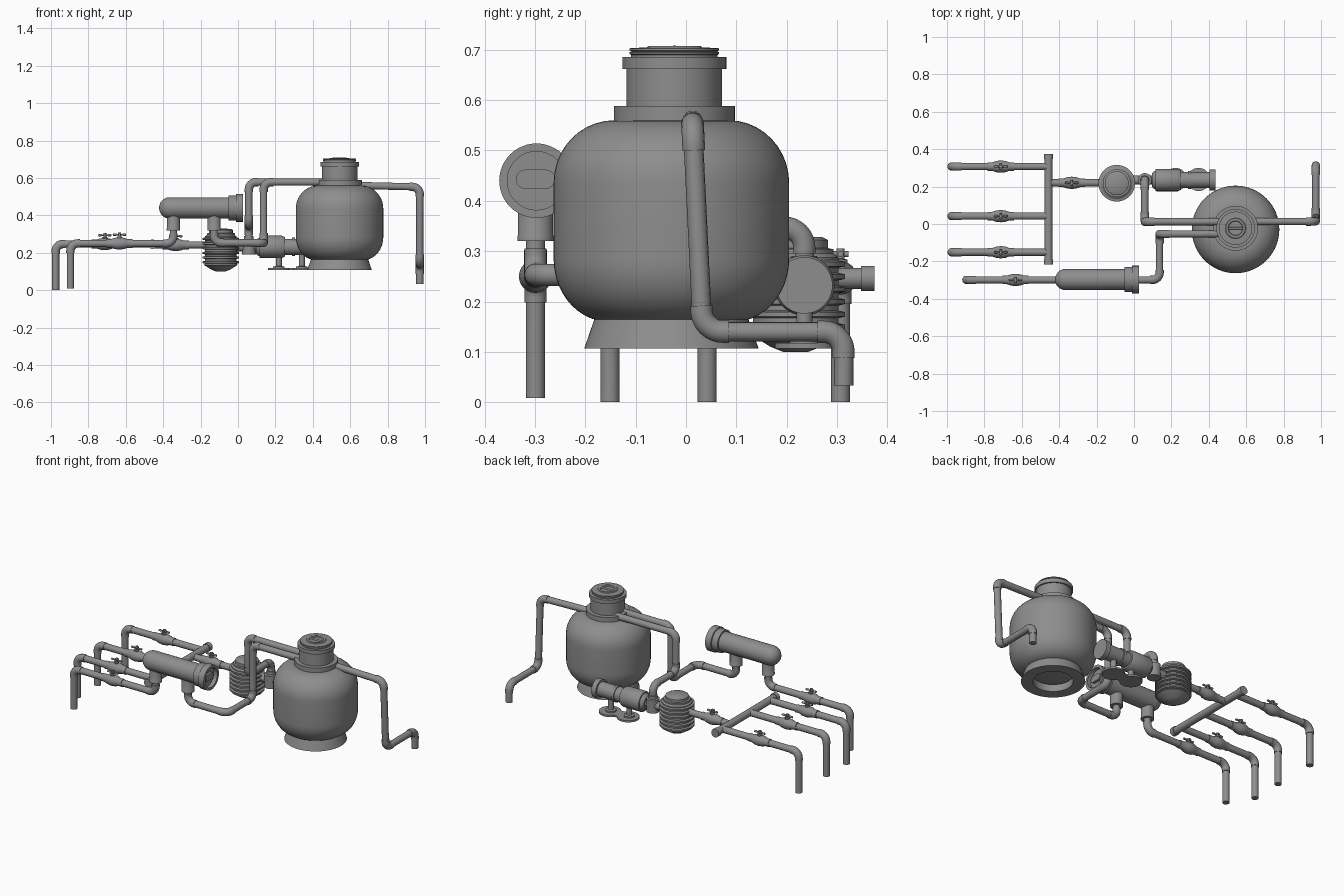
import bpy, bmesh, math
from mathutils import Vector, Matrix

if "Cube" in bpy.data.objects:
    bpy.data.objects.remove(bpy.data.objects["Cube"])

dark = bpy.data.materials.new("dark_grey")
dark.diffuse_color = (0.27, 0.27, 0.27, 1)
dark.use_nodes = True
dark.node_tree.nodes["Principled BSDF"].inputs["Base Color"].default_value = dark.diffuse_color


def finish(ob, angle=35):
    ob.data.materials.clear()
    ob.data.materials.append(dark)
    bpy.ops.object.select_all(action='DESELECT')
    bpy.context.view_layer.objects.active = ob
    ob.select_set(True)
    bpy.ops.object.shade_smooth_by_angle(angle=math.radians(angle))
    return ob


def add_mesh(name, bm):
    bmesh.ops.recalc_face_normals(bm, faces=bm.faces)
    me = bpy.data.meshes.new(name)
    bm.to_mesh(me)
    bm.free()
    ob = bpy.data.objects.new(name, me)
    bpy.context.collection.objects.link(ob)
    return finish(ob)


def lathe(name, profile, origin, axis='Z', seg=48):
    """Revolve (radius, distance) pairs around an axis through origin."""
    bm = bmesh.new()
    rot = {'Z': Matrix.Identity(3), 'X': Matrix.Rotation(math.pi / 2, 3, 'Y'),
           'Y': Matrix.Rotation(-math.pi / 2, 3, 'X')}[axis]
    rings = []
    for r, d in profile:
        n = 1 if r < 1e-6 else seg
        rings.append([bm.verts.new(rot @ Vector((r * math.cos(2 * math.pi * i / seg),
                      r * math.sin(2 * math.pi * i / seg), d)) + Vector(origin)) for i in range(n)])
    for a, b in zip(rings, rings[1:]):
        for i in range(seg):
            j = (i + 1) % seg
            q = [a[i % len(a)], a[j % len(a)], b[j % len(b)], b[i % len(b)]]
            q = list(dict.fromkeys(q))
            if len(q) > 2:
                bm.faces.new(q)
    return add_mesh(name, bm)


def cyl(name, origin, axis, r, d0, d1, seg=32):
    return lathe(name, [(0, d0), (r, d0), (r, d1), (0, d1)], origin, axis, seg)


def box(name, center, size):
    bm = bmesh.new()
    bmesh.ops.create_cube(bm, size=1, matrix=Matrix.Translation(center) @ Matrix.Diagonal((*size, 1)))
    return add_mesh(name, bm)


def tube(name, pts, r):
    cu = bpy.data.curves.new(name, 'CURVE')
    cu.dimensions = '3D'
    cu.bevel_depth, cu.bevel_resolution, cu.use_fill_caps = r, 5, True
    sp = cu.splines.new('POLY')
    sp.points.add(len(pts) - 1)
    for p, co in zip(sp.points, pts):
        p.co = (*co, 1)
    tmp = bpy.data.objects.new(name, cu)
    bpy.context.collection.objects.link(tmp)
    bpy.context.view_layer.update()
    me = bpy.data.meshes.new_from_object(tmp.evaluated_get(bpy.context.evaluated_depsgraph_get()))
    bpy.data.objects.remove(tmp)
    ob = bpy.data.objects.new(name, me)
    bpy.context.collection.objects.link(ob)
    return finish(ob, 40)


def pipe(name, corners, r=0.0195, bend=0.04):
    """Pipe through corner points, with a thicker elbow fitting at each bend."""
    c = [Vector(p) for p in corners]
    path = [c[0]]
    for k in range(1, len(c) - 1):
        u, v = (c[k - 1] - c[k]).normalized(), (c[k + 1] - c[k]).normalized()
        bend_pts = []
        for i in range(9):
            t = i / 8 * math.pi / 2
            bend_pts.append(c[k] + u * bend * (1 - math.sin(t)) + v * bend * (1 - math.cos(t)))
        path += bend_pts
        ends = [c[k] + u * (bend + .012)], [c[k] + v * (bend + .012)]
        tube(name + "_elbow", ends[0] + bend_pts + ends[1], r + 0.003)
    tube(name, path + [c[-1]], r)


def valve(x, y, z):
    lathe("valve_body", [(0, -.07), (.023, -.07), (.023, -.045), (.03, -.025), (.033, 0),
                         (.03, .025), (.023, .045), (.023, .07), (0, .07)], (x, y, z), 'X', 24)
    lathe("valve_stem", [(0, 0), (.014, 0), (.014, .036), (.008, .038), (.008, .058), (0, .058)],
          (x, y, z), 'Z', 16)
    for axis, k in (('X', 1), ('Y', .45)):
        lathe("valve_handle", [(0, -.036 * k), (.006, -.034 * k), (.006, -.02 * k), (.004, -.012 * k),
                               (.004, .012 * k), (.006, .02 * k), (.006, .034 * k), (0, .036 * k)],
              (x, y, z + .047), axis, 12)


def arc(r0, z0, rr, rz, a0, a1, n=10):
    return [(r0 + rr * math.cos(math.radians(a0 + (a1 - a0) * i / n)),
             z0 + rz * math.sin(math.radians(a0 + (a1 - a0) * i / n))) for i in range(n + 1)]


# Filter tank
T = (0.543, -0.029, 0)
lathe("tank_body", [(0, .155)] + arc(.125, .285, .109, .125, -80, 0) + arc(.114, .435, .12, .125, 0, 90)
      + [(0, .56)], T, seg=64)
lathe("tank_base", [(.108, .15), (.108, .107), (.173, .107), (.153, .165), (.108, .165)], T, seg=64)
N = (0.543, -0.023, 0)
lathe("tank_neck", [(0, .55), (.12, .55), (.12, .588), (.095, .588), (.095, .662), (.103, .662),
                    (.103, .686), (.086, .686), (.086, .69), (.089, .692), (.089, .695), (.085, .697),
                    (.089, .699), (.089, .703), (.055, .705), (.052, .708), (.04, .708), (.037, .703),
                    (0, .703)], N, seg=64)
cyl("hatch_grip", (N[0], N[1], .703), 'X', .006, -.038, .038, 12)

# Three suction lines with valves, joined by a header
for y in (-.151, .042, .307):
    pipe("suction_pipe", [(-.975, y, 0), (-.975, y, .247), (-.455, y, .247)])
    valve(-.712, y, .247)
cyl("header", (-.457, 0, .246), 'Y', .021, -.21, .37)
for a, b in ((-.216, -.19), (.348, .374)):
    cyl("header_cap", (-.457, 0, .246), 'Y', .025, a, b)
cyl("strainer_inlet", (0, .22, .242), 'X', .0195, -.457, -.09)
valve(-.333, .22, .242)

# Ribbed strainer
S = (-.092, .218, 0)
prof = [(0, .1), (.025, .1), (.05, .11), (.09, .135)]
for i in range(6):
    z = .142 + i * .025
    prof += [(.085, z), (.098, z + .003), (.098, z + .012), (.085, z + .015)]
prof += [(.085, .287), (.075, .295), (.075, .304), (.064, .306), (.064, .322), (.052, .328), (0, .33)]
lathe("strainer", prof, S)
cyl("strainer_outlet", (0, .235, .232), 'X', .024, -.03, .12)

# Pump
P = (0, .235, .232)
lathe("pump_tee", [(0, .192), (.037, .192), (.037, .27), (.025, .272), (.025, .29), (0, .29)],
      (.058, .235, 0), seg=32)
lathe("pump_body", [(0, .095), (.035, .095), (.045, .105), (.05, .115), (.058, .115), (.06, .12),
                    (.06, .235), (.052, .25), (.043, .252), (.043, .29), (.049, .29), (.049, .305),
                    (.043, .305), (.043, .405), (.056, .405), (.056, .435), (0, .435)], P, 'X')
for x in (.222, .345):
    cyl("pump_foot", (x, .238, 0), 'Z', .062, .107, .118)
    lathe("pump_leg", [(0, .118), (.03, .118), (.03, .126), (.016, .129), (.016, .2), (0, .2)],
          (x - .004, .235, 0), seg=24)
box("pump_base_bridge", (.283, .238, .1125), (.12, .07, .011))

# Pipes between tank, pump and heat exchanger
pipe("pump_to_tank_pipe", [(.058, .235, .26), (.058, .235, .347), (.058, .012, .347),
                           (.058, .012, .578), (.478, .012, .578)])
pipe("tank_to_exchanger_pipe", [(-.128, -.299, .34), (-.128, -.299, .253), (.137, -.299, .253),
                                (.137, -.053, .253), (.137, -.053, .578), (.48, -.053, .578)])
pipe("drain_pipe", [(.6, .013, .561), (.972, .013, .552), (.972, .033, .14),
                    (.972, .313, .14), (.972, .313, .033)])

# Heat exchanger
E = (0, -.297, .44)
lathe("exchanger_shell", [(0, -.422)] + [(.057 * math.sin(t * math.pi / 16),
      -.365 - .057 * math.cos(t * math.pi / 16)) for t in range(1, 9)]
      + [(.057, -.05), (.067, -.05), (.067, -.012), (.074, -.01), (.074, .028), (.058, .028),
         (.058, .004), (0, .004)], E, 'X')
for x in (-.345, -.128):
    lathe("exchanger_nozzle", [(0, .32), (.036, .32), (.036, .33), (.035, .332), (.035, .42), (0, .42)],
          (x, -.299, 0), seg=32)
for dy in (-.02, .02):
    cyl("cover_grip_end", (0, -.299 + dy, .443), 'X', .019, -.005, .02, 24)
box("cover_grip", (.0075, -.299, .443), (.025, .04, .038))

# Return line from the exchanger
pipe("return_pipe", [(-.896, -.299, .008), (-.896, -.299, .25), (-.345, -.299, .25), (-.345, -.299, .34)])
valve(-.634, -.299, .25)
